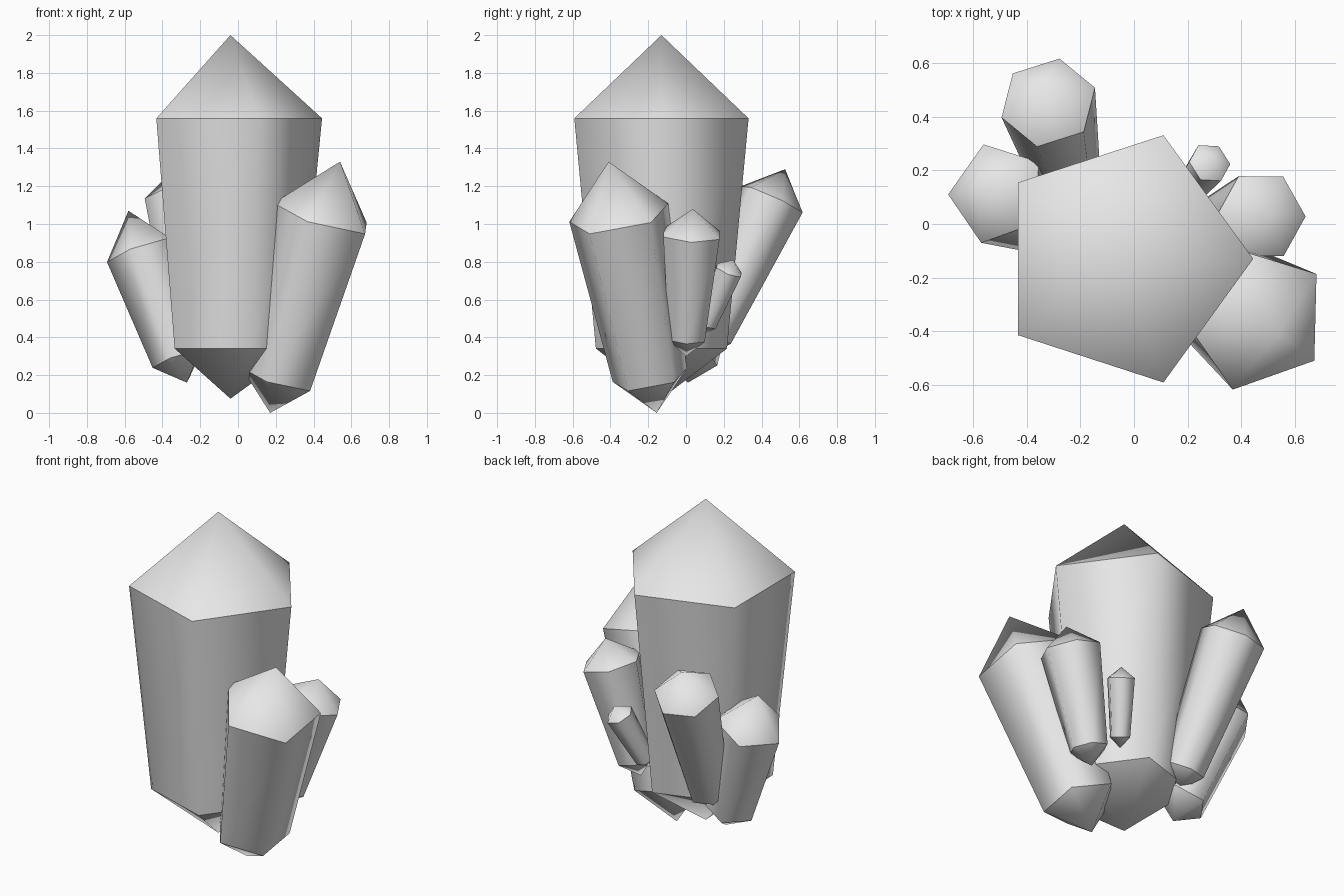
import bpy, bmesh, math
from mathutils import Vector

cube = bpy.data.objects.get("Cube")
if cube:
    bpy.data.objects.remove(cube, do_unlink=True)

# Single stone colour
stone = bpy.data.materials.new("pale_grey_crystal")
stone.use_nodes = True
colour = (0.8, 0.8, 0.8, 1)
stone.diffuse_color = colour
stone.node_tree.nodes["Principled BSDF"].inputs["Base Color"].default_value = colour


def crystal(name, base, tip, sides, turn, low, high):
    """Tapered prism with pointed ends; low and high are (fraction along axis, radius)."""
    base, tip = Vector(base), Vector(tip)
    axis = tip - base
    lean = Vector((0, 0, 1)).rotation_difference(axis)
    bm = bmesh.new()

    def ring(spec):
        t, radius = spec
        verts = []
        for i in range(sides):
            a = math.radians(turn) + math.tau * i / sides
            spoke = lean @ Vector((math.cos(a), math.sin(a), 0))
            verts.append(bm.verts.new(base + axis * t + spoke * radius))
        return verts

    lower, upper = ring(low), ring(high)
    foot, point = bm.verts.new(base), bm.verts.new(tip)
    for i in range(sides):
        j = (i + 1) % sides
        bm.faces.new((lower[i], lower[j], upper[j], upper[i]))
        bm.faces.new((upper[i], upper[j], point))
        bm.faces.new((lower[j], lower[i], foot))
    # Smooth facets, crisp rims between body and points
    for face in bm.faces:
        face.smooth = True
    for loop in (lower, upper):
        for i in range(sides):
            bm.edges.get((loop[i], loop[(i + 1) % sides])).smooth = False
    mesh = bpy.data.meshes.new(name)
    bm.to_mesh(mesh)
    bm.free()
    mesh.materials.append(stone)
    obj = bpy.data.objects.new(name, mesh)
    bpy.context.scene.collection.objects.link(obj)


# Large central crystal
crystal("main_crystal", (-0.04, -0.13, 0.075), (-0.04, -0.13, 2.0), 5, 0,
        (0.138, 0.365), (0.771, 0.485))
# Surrounding crystals, leaning outwards
crystal("front_left_crystal", (0.17, -0.155, 0), (0.54, -0.41, 1.33), 5, 180,
        (0.138, 0.21), (0.78, 0.28))
crystal("right_crystal", (-0.27, 0.01, 0.16), (-0.58, 0.146, 1.07), 5, 180,
        (0.138, 0.147), (0.77, 0.195))
crystal("left_crystal", (0.30, 0.0, 0.3), (0.51, 0.035, 1.08), 6, 0,
        (0.12, 0.11), (0.83, 0.172))
crystal("back_crystal", (-0.225, 0.075, 0.29), (-0.338, 0.525, 1.29), 6, 18,
        (0.12, 0.12), (0.84, 0.183))
crystal("small_crystal", (0.175, 0.09, 0.42), (0.30, 0.25, 0.81), 6, 0,
        (0.13, 0.058), (0.86, 0.08))
